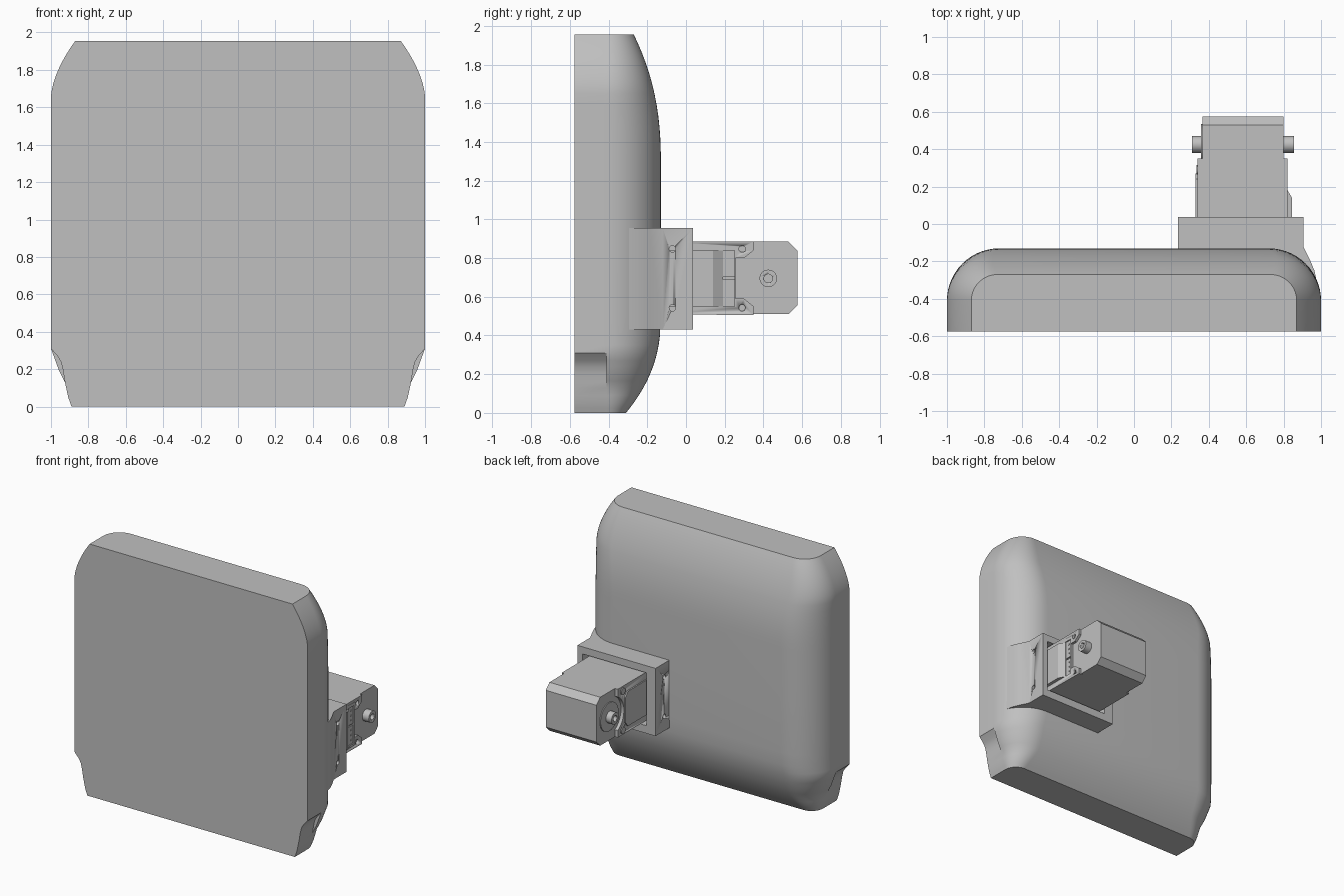
import bpy, bmesh, math

if "Cube" in bpy.data.objects:
    bpy.data.objects.remove(bpy.data.objects["Cube"])

grey = bpy.data.materials.new("light_grey")
grey.diffuse_color = (0.527, 0.527, 0.527, 1)
grey.use_nodes = True
grey.node_tree.nodes["Principled BSDF"].inputs["Base Color"].default_value = grey.diffuse_color


def finish(name, bm, smooth=True):
    bmesh.ops.remove_doubles(bm, verts=bm.verts, dist=0.0002)
    bmesh.ops.recalc_face_normals(bm, faces=bm.faces)
    me = bpy.data.meshes.new(name)
    bm.to_mesh(me)
    bm.free()
    me.materials.append(grey)
    ob = bpy.data.objects.new(name, me)
    bpy.context.collection.objects.link(ob)
    if smooth:
        bpy.ops.object.select_all(action='DESELECT')
        ob.select_set(True)
        bpy.context.view_layer.objects.active = ob
        bpy.ops.object.shade_smooth_by_angle(angle=math.radians(30))
    return ob


def prism(name, pts, axis, lo, hi):
    """Extrude a flat outline: axis 'x' takes (y, z) points, axis 'z' takes (x, y)."""
    place = (lambda p, d: (d, p[0], p[1])) if axis == 'x' else (lambda p, d: (p[0], p[1], d))
    bm = bmesh.new()
    a = [bm.verts.new(place(p, lo)) for p in pts]
    b = [bm.verts.new(place(p, hi)) for p in pts]
    bm.faces.new(a)
    bm.faces.new(b)
    for i in range(len(pts)):
        j = (i + 1) % len(pts)
        bm.faces.new((a[i], a[j], b[j], b[i]))
    return finish(name, bm)


def box(name, x0, x1, y0, y1, z0, z1):
    return prism(name, [(x0, y0), (x1, y0), (x1, y1), (x0, y1)], 'z', z0, z1)


def circle(y, z, r, n=32):
    return [(y + r * math.cos(2 * math.pi * i / n), z + r * math.sin(2 * math.pi * i / n))
            for i in range(n)]


def cut(target, cutter):
    m = target.modifiers.new("cut", 'BOOLEAN')
    m.operation = 'DIFFERENCE'
    m.solver = 'EXACT'
    m.object = cutter
    cutter.hide_render = True
    cutter.hide_set(True)


def lerp(table, z):
    for (z0, w0), (z1, w1) in zip(table, table[1:]):
        if z <= z1:
            return w0 + (w1 - w0) * (z - z0) / (z1 - z0)
    return table[-1][1]


# --- Pad: horizontal sections lofted upward, rounded at the back ---
FRONT, STEP, TOP = -0.575, -0.41, 1.955
PLATE = [(0, .89), (.05, .908), (.13, .925), (.2, .937), (.24, .947), (.27, .965), (.31, 1)]
SHELL = [(0, .89), (.05, .908), (.13, .925), (.2, .96), (.31, 1)]


def section(z):
    if z > 1.65:
        wf = wb = 1 - .13 * ((z - 1.65) / .305) ** 1.7
    else:
        wf, wb = lerp(PLATE, z), lerp(SHELL, z)
    back = -0.13
    if z > 1.3:
        back -= .14 * ((z - 1.3) / .655) ** 2.3
    elif z < 0.5:
        back -= .18 * ((.5 - z) / .5) ** 2.3
    r = back - STEP
    half = [(wf, FRONT), (wf, STEP)]
    for i in range(15):
        a = math.pi / 2 * i / 14
        half.append((wb - r + r * math.cos(a), STEP + r * math.sin(a)))
    return half + [(-x, y) for x, y in reversed(half)]


heights = [0, .025, .05, .09, .13, .165, .2, .24, .27, .31, .35, .4, .5, .9, 1.3]
heights += [1.3 + .35 * i / 6 for i in range(1, 7)]
heights += [1.65 + .305 * i / 12 for i in range(1, 13)]
bm = bmesh.new()
rings = [[bm.verts.new((x, y, z)) for x, y in section(z)] for z in heights]
for a, b in zip(rings, rings[1:]):
    for i in range(len(a)):
        j = (i + 1) % len(a)
        bm.faces.new((a[i], a[j], b[j], b[i]))
bm.faces.new(rings[0])
bm.faces.new(rings[-1])
finish("pad", bm)

# --- Mounting bracket: flared block with a pocket and four screw holes ---
CZ = 0.695
bracket = prism("bracket", [(.235, .037), (.905, .037), (.905, -.12), (.94, -.19),
                            (.965, -.25), (.98, -.32), (.9, -.4), (.235, -.4)],
                'z', .43, .955)
cut(bracket, box("pocket_cutter", .315, .86, -.11, .1, .49, .9))
for s in (-1, 1):
    cut(bracket, prism("screw_hole_cutter", circle(-.07, CZ + s * .152, .017, 16), 'x', .1, 1.1))

# --- Motor body with chamfered rear edges ---
Z0, Z1 = .51, .885
prism("motor_body", [(-.11, Z0), (.53, Z0), (.575, Z0 + .045), (.575, Z1 - .045),
                     (.53, Z1), (-.11, Z1)], 'x', .365, .80)

# --- Right side plate: two lugs, with an opening for the connector ---
upper = [(.35, .19), (.35, .145), (.30, .105), (.255, .105)]
lugs = [(-.11, CZ + .19)] + [(y, CZ + d) for y, d in upper]
lugs += [(y, CZ - d) for y, d in reversed(upper)] + [(-.11, CZ - .185)]
right = prism("right_side_plate", lugs, 'x', .79, .82)
cut(right, box("connector_opening_cutter", .802, .9, .135, .25, .55, .84))

# --- Left side plate with a round clearance around the output shaft ---
AY = .425
arc = [(AY - .15 * math.cos(a), CZ + .15 * math.sin(a))
       for a in [math.radians(-60 + 120 * i / 16) for i in range(17)]]
left = prism("left_side_plate", [(-.11, Z0), (.35, Z0)] + arc + [(.35, Z1), (-.11, Z1)],
             'x', .34, .37)
prism("left_raised_cover", [(-.11, .56), (.24, .56), (.27, .6), (.27, .79), (.24, .83),
                            (-.11, .83)], 'x', .33, .345)
for s in (-1, 1):
    # Lug screw holes on both sides
    for plate, x0, x1 in ((right, .802, .9), (left, .3, .362)):
        cut(plate, prism("lug_hole_cutter", circle(.29, CZ + s * .152, .017, 16), 'x', x0, x1))
    # Left lug pads
    prism("left_lug_pad", circle(.29, CZ + s * .152, .026, 16), 'x', .333, .341)

# --- Connector: sloped housing and two pin strips ---
prism("connector_housing", [(.79, -.1), (.845, -.1), (.845, .14), (.815, .19), (.79, .19)],
      'z', .55, .84)
for s in (-1, 1):
    zc = CZ + s * .076
    box("connector_strip", .79, .812, .19, .25, zc - .07, zc + .07)
    for k in (-1, 0, 1):
        prism("connector_pin", circle(.225, zc + k * .038, .007, 8), 'x', .81, .816)

# --- Shaft bosses on both sides, each with a bore ---
for name, x0, x1, b0, b1 in (("right_shaft", .79, .855, .815, .9),
                             ("left_shaft", .31, .37, .28, .345)):
    boss = prism(name, circle(AY, CZ, .045), 'x', x0, x1)
    cut(boss, prism("bore_cutter", circle(AY, CZ, .022), 'x', b0, b1))
prism("left_shaft_disc", circle(AY, CZ, .11, 48), 'x', .358, .37)
